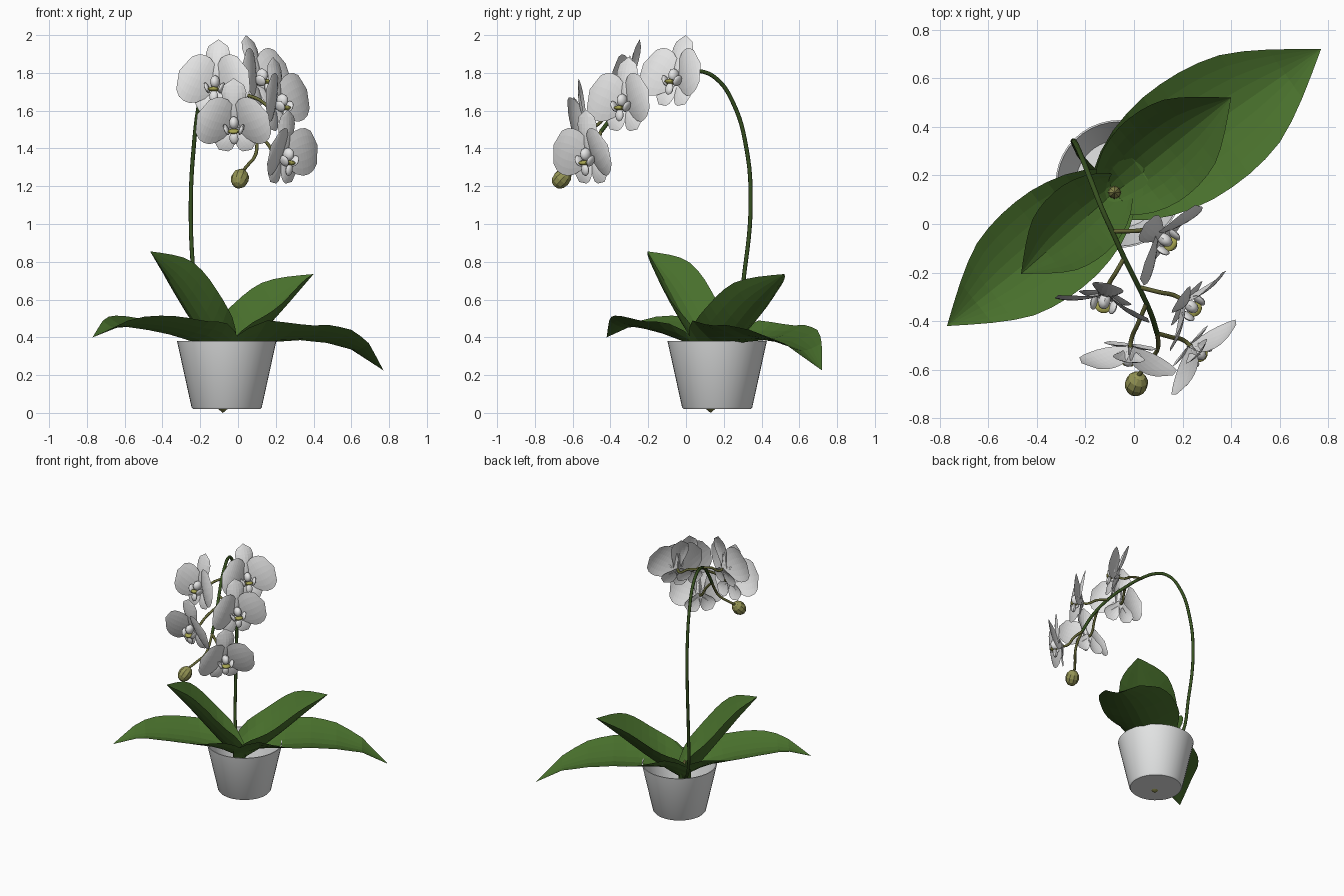
import bpy, bmesh
from math import sin, cos, pi, radians
from mathutils import Vector, Matrix

cube = bpy.data.objects.get("Cube")
if cube:
    bpy.data.objects.remove(cube)


def material(name, rgb):
    m = bpy.data.materials.new(name)
    m.use_nodes = True
    m.diffuse_color = (*rgb, 1)
    m.node_tree.nodes["Principled BSDF"].inputs["Base Color"].default_value = (*rgb, 1)
    return m


LEAF = material("leaf green", (0.065, 0.16, 0.025))
STEM = material("stem dark green", (0.037, 0.08, 0.014))
OLIVE = material("olive stalk", (0.14, 0.145, 0.04))
BUD = material("bud olive", (0.3, 0.3, 0.09))
WHITE = material("petal white", (0.79, 0.79, 0.79))
THROAT = material("throat yellow green", (0.38, 0.37, 0.08))
POT = material("pot white", (0.78, 0.79, 0.79))


def finish(name, bm, mat, smooth=None, closed=False):
    bmesh.ops.remove_doubles(bm, verts=bm.verts, dist=0.0002)
    if closed:
        bmesh.ops.recalc_face_normals(bm, faces=bm.faces)
    mesh = bpy.data.meshes.new(name)
    bm.to_mesh(mesh)
    bm.free()
    mesh.materials.append(mat)
    ob = bpy.data.objects.new(name, mesh)
    bpy.context.collection.objects.link(ob)
    if smooth:
        bpy.ops.object.select_all(action="DESELECT")
        ob.select_set(True)
        bpy.context.view_layer.objects.active = ob
        bpy.ops.object.shade_smooth_by_angle(angle=radians(smooth))
    return ob


def sheet(bm, func, rows, cols):
    """Grid of quads over func(s, t), with s in 0..1 and t in -1..1."""
    grid = [[bm.verts.new(func(i / rows, 2 * j / cols - 1)) for j in range(cols + 1)]
            for i in range(rows + 1)]
    for a, b in zip(grid, grid[1:]):
        for j in range(cols):
            bm.faces.new((a[j], b[j], b[j + 1], a[j + 1]))


def sample(values, s):
    """Linear interpolation in evenly spaced values."""
    x = s * (len(values) - 1)
    i = min(int(x), len(values) - 2)
    return values[i] + (values[i + 1] - values[i]) * (x - i)


def lathe(name, profile, centre, mat, sides, smooth):
    bm = bmesh.new()

    def point(s, t):
        r, z = profile[round(s * (len(profile) - 1))]
        return centre[0] + r * cos(pi * t), centre[1] + r * sin(pi * t), z
    sheet(bm, point, len(profile) - 1, sides)
    bmesh.ops.dissolve_degenerate(bm, dist=0.0002, edges=bm.edges)
    return finish(name, bm, mat, smooth, True)


def tube(name, points, radius, mat):
    cu = bpy.data.curves.new(name, "CURVE")
    cu.dimensions = "3D"
    cu.bevel_depth, cu.bevel_resolution, cu.resolution_u = radius, 2, 6
    cu.use_fill_caps = True
    sp = cu.splines.new("BEZIER")
    sp.bezier_points.add(len(points) - 1)
    for bp, co in zip(sp.bezier_points, points):
        bp.co = co
        bp.handle_left_type = bp.handle_right_type = "AUTO"
    cu.materials.append(mat)
    ob = bpy.data.objects.new(name, cu)
    bpy.context.collection.objects.link(ob)


def blob(bm, frame, centre, size, turn=0):
    m = frame @ Matrix.Translation(centre) @ Matrix.Rotation(turn, 4, "Z")
    bmesh.ops.create_uvsphere(bm, u_segments=10, v_segments=6, radius=1,
                              matrix=m @ Matrix.Diagonal((*size, 1)))


# Pot: open tapered shell with a thin rim
lathe("pot", [(0, .02), (.178, .02), (.186, .03), (.263, .38), (.256, .38), (.18, .035), (0, .035)],
      (-.06, .165), POT, 40, 35)

# Root stump poking through the pot floor
CROWN = Vector((-.08, .13, 0))
lathe("root_stump", [(0, 0), (.03, .025), (.03, .2), (.025, .36), (0, .4)], CROWN, BUD, 8, 30)

# Leaves: sheathing base, folded along the midrib, pointed at the tip
LEAF_WIDTH = [.42, .74, .9, .98, 1, .96, .84, .62, .32, 0]


def leaf(name, tip, half, fold, heights):
    axis = Vector((*tip, 0)) - CROWN
    side = Vector((-axis.y, axis.x, 0)).normalized()
    base = CROWN - axis.normalized() * .04
    bm = bmesh.new()

    def point(s, t):
        w = half * sample(LEAF_WIDTH, s)
        p = base.lerp(CROWN + axis, s) + side * w * t
        rise = fold + .75 * max(0, 1 - s / .4) ** 1.5
        p.z = sample(heights, s) + rise * w * abs(t) ** 1.6
        return p
    sheet(bm, point, 12, 8)
    finish(name, bm, LEAF)


leaf("leaf_large_left", (.77, .72), .26, .32, [.26, .35, .375, .385, .37, .33, .225])
leaf("leaf_small_left", (.4, .52), .2, .8, [.22, .33, .46, .6, .735])
leaf("leaf_small_right", (-.465, -.205), .165, 1.1, [.22, .36, .53, .7, .855])
leaf("leaf_large_right", (-.77, -.42), .225, .36, [.26, .36, .41, .44, .46, .4])

# Flower spike
tube("flower_stem", [(-.1, .15, .25), (-.2, .255, .42), (-.237, .31, .75), (-.25, .342, 1.1),
                     (-.235, .32, 1.4), (-.205, .25, 1.64), (-.17, .16, 1.77), (-.135, .07, 1.81),
                     (-.09, -.03, 1.8), (-.04, -.14, 1.76), (.02, -.26, 1.69), (.07, -.37, 1.59),
                     (.095, -.45, 1.49)], .011, STEM)
tube("bud_stalk", [(.095, -.45, 1.49), (.1, -.5, 1.41), (.09, -.53, 1.36), (.05, -.58, 1.31),
                   (.015, -.63, 1.27)], .009, OLIVE)
bm = bmesh.new()
aim = Vector((-.2, -.5, -.55)).to_track_quat("Z", "Y").to_matrix().to_4x4()
blob(bm, Matrix.Translation((.01, -.658, 1.24)) @ aim, (0, 0, 0), (.048, .048, .058))
finish("bud", bm, BUD)

# Flowers: three sepals, two broad petals and a lip, in a frame of right, up, facing
ROUND = [.12, .55, .84, .98, 1, .93, .72, 0]
DROP = [.45, .52, .66, .84, .97, 1, .82, 0]


def petal(bm, frame, angle, length, half, shape, lift, curl, cup):
    a = radians(angle)
    along, across = Vector((cos(a), sin(a), 0)), Vector((-sin(a), cos(a), 0))

    def point(s, t):
        w = half * sample(shape, s)
        p = along * (length * s) + across * (w * t)
        p.z = lift + curl * sin(pi * s / 2) + cup * (1 - t * t) * sin(pi * s)
        return frame @ p
    sheet(bm, point, 14, 6)


def flower(name, centre, facing, tilt, joint):
    centre = Vector(centre)
    f = Vector((*facing, 0)).normalized()
    th = radians(tilt)
    right = Vector((-f.y, f.x, 0))
    front = f * cos(th) + Vector((0, 0, sin(th)))
    up = front.cross(right)
    frame = Matrix((right, up, front)).transposed().to_4x4()
    frame.translation = centre

    bm = bmesh.new()
    petal(bm, frame, 90, .265, .066, DROP, .02, -.01, .022)
    for angle in (-54, 234):
        petal(bm, frame, angle, .15, .055, DROP, -.006, .02, .01)
    finish(name + "_sepals", bm, WHITE)

    bm = bmesh.new()
    for angle in (24, 156):
        petal(bm, frame, angle, .208, .134, ROUND, 0, .078, .012)
    finish(name + "_petals", bm, WHITE)

    # Lip: hood, two side lobes and a hanging middle lobe around the throat
    bm = bmesh.new()
    blob(bm, frame, (0, .03, .045), (.026, .036, .034))
    for sx in (-1, 1):
        blob(bm, frame, (sx * .04, -.004, .055), (.012, .032, .03), sx * -.4)
    blob(bm, frame, (0, -.05, .06), (.024, .034, .016))
    finish(name + "_lip", bm, WHITE, 40)

    bm = bmesh.new()
    blob(bm, frame, (0, -.012, .062), (.034, .013, .026))
    finish(name + "_throat", bm, THROAT, 40)

    # Stalk from the spike to the back of the flower
    joint = Vector(joint)
    back = centre - front * .03
    tube(name + "_stalk", [joint, joint.lerp(back, .55) + Vector((0, 0, .012)), back,
                           centre + front * .015], .009, OLIVE)


flower("flower_top_left", (.1, -.045, 1.745), (.8, -.6), 18, (-.09, -.03, 1.8))
flower("flower_top_right", (-.112, -.28, 1.715), (-.25, -.97), 10, (-.04, -.14, 1.76))
flower("flower_middle_left", (.2, -.315, 1.62), (.82, -.57), 6, (.02, -.26, 1.69))
flower("flower_middle_front", (-.015, -.505, 1.515), (-.13, -.99), -12, (.05, -.33, 1.64))
flower("flower_low_left", (.23, -.5, 1.345), (.76, -.65), -8, (.095, -.45, 1.49))
